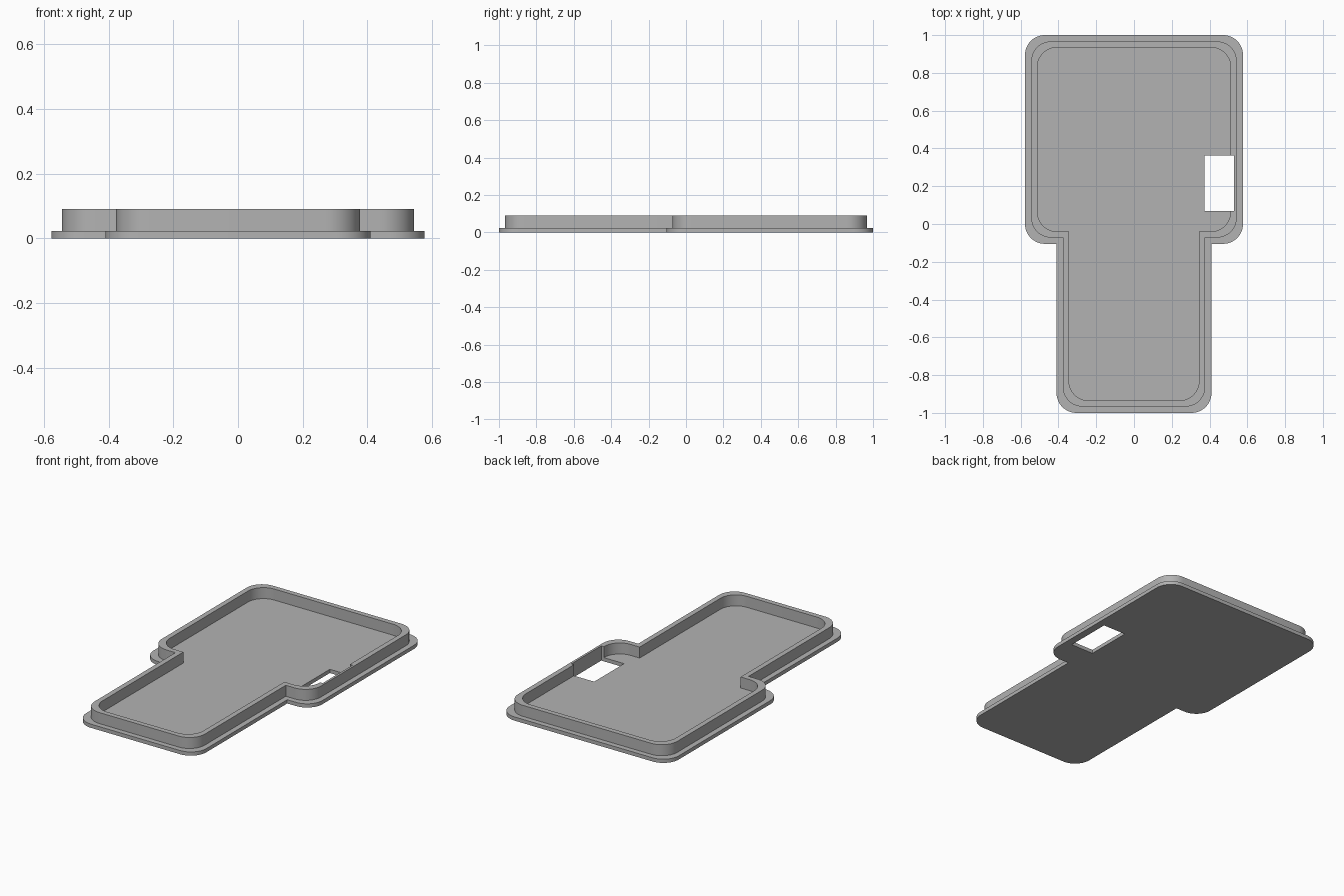
import bpy, bmesh
from math import sin, cos, pi

if "Cube" in bpy.data.objects:
    bpy.data.objects.remove(bpy.data.objects["Cube"], do_unlink=True)

grey = bpy.data.materials.new("plain grey")
grey.use_nodes = True
GREY = (0.45, 0.45, 0.45, 1)
grey.diffuse_color = GREY
grey.node_tree.nodes["Principled BSDF"].inputs["Base Color"].default_value = GREY

BASE_TOP, RIM_TOP = 0.023, 0.091
RADIUS, STEPS = 0.105, 12


def arc(cx, cy, start):
    """Quarter circle running counter-clockwise."""
    angles = [start + pi / 2 * i / STEPS for i in range(STEPS + 1)]
    return [(cx + RADIUS * cos(a), cy + RADIUS * sin(a)) for a in angles]


def outline(inset):
    """T-shaped outline: wide head, narrower neck, square inner corners."""
    head, neck = 0.577 - inset, 0.41 - inset
    top, step, bottom = 1 - inset, -0.105 + inset, -1 + inset
    r = RADIUS
    right = arc(neck - r, bottom + r, -pi / 2) + [(neck, step)]
    right += arc(head - r, step + r, -pi / 2) + arc(head - r, top - r, 0)
    return right + [(-x, y) for x, y in reversed(right)]


# Lid: flange, raised rim and floor as one stack of outlines
bm = bmesh.new()
levels = [(0, 0), (0, BASE_TOP), (0.033, BASE_TOP), (0.033, RIM_TOP),
          (0.065, RIM_TOP), (0.065, BASE_TOP)]
rings = [[bm.verts.new((x, y, z)) for x, y in outline(inset)] for inset, z in levels]
for low, high in zip(rings, rings[1:]):
    for i in range(len(low)):
        j = (i + 1) % len(low)
        bm.faces.new((low[i], low[j], high[j], high[i]))
bm.faces.new(rings[0][::-1])
bm.faces.new(rings[-1])
bmesh.ops.recalc_face_normals(bm, faces=bm.faces)
mesh = bpy.data.meshes.new("lid")
bm.to_mesh(mesh)
bm.free()
mesh.materials.append(grey)
lid = bpy.data.objects.new("lid", mesh)
bpy.context.collection.objects.link(lid)

# Rectangular opening that also thins the rim from inside
bpy.ops.mesh.primitive_cube_add(size=1, location=(0.452, 0.216, 0.05))
cutter = bpy.context.object
cutter.name = "opening_cutter"
cutter.scale = (0.156, 0.292, 0.3)
cutter.hide_render = True
cutter.data.materials.append(grey)

cut = lid.modifiers.new("opening", "BOOLEAN")
cut.operation = "DIFFERENCE"
cut.solver = "EXACT"
cut.object = cutter

bpy.ops.object.select_all(action="DESELECT")
lid.select_set(True)
bpy.context.view_layer.objects.active = lid
bpy.ops.object.modifier_apply(modifier=cut.name)
bpy.data.objects.remove(cutter, do_unlink=True)
bpy.ops.object.shade_smooth_by_angle(angle=pi / 6)
